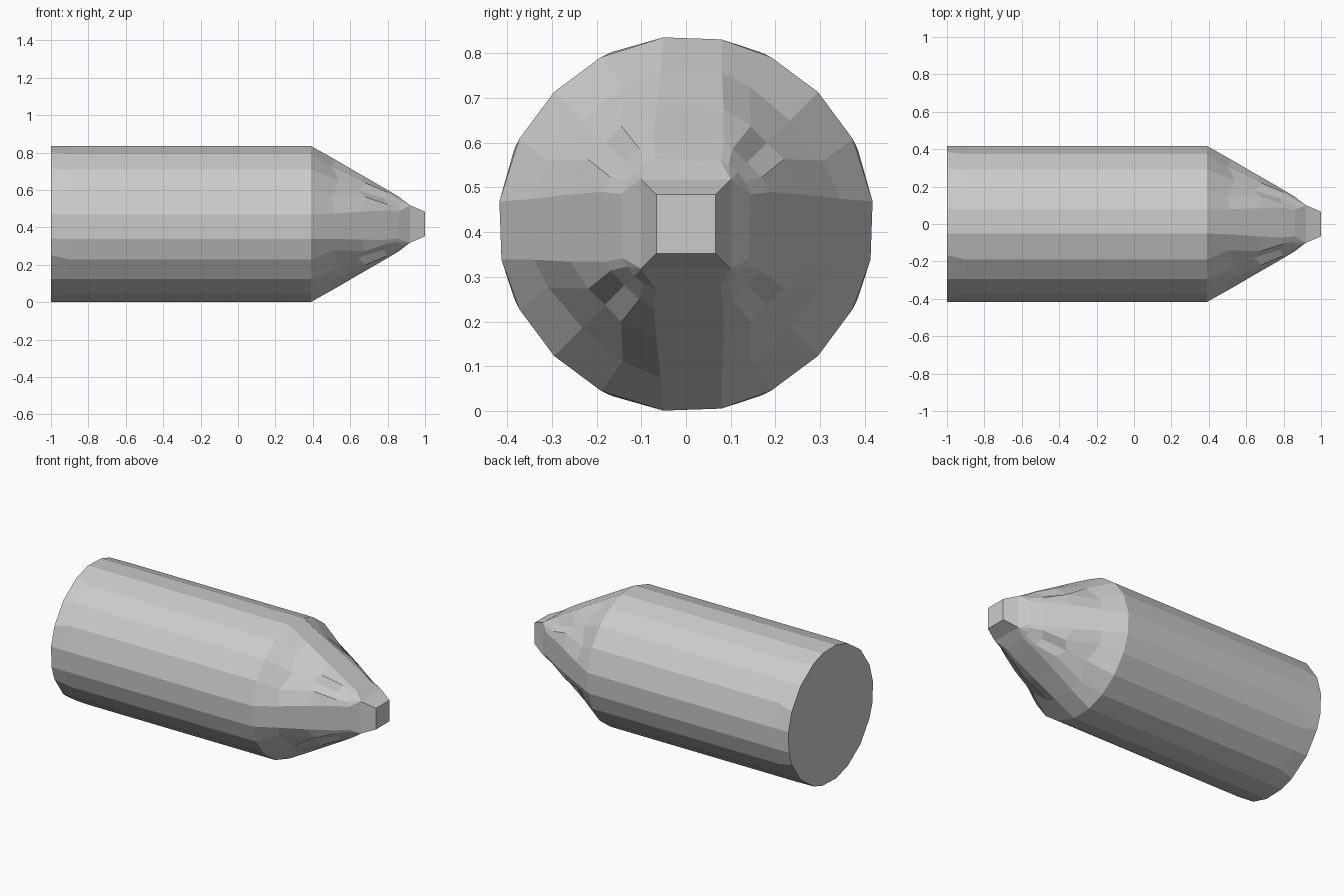
import bpy
import bmesh
from math import atan2, cos, hypot, pi, radians, sin

cube = bpy.data.objects.get("Cube")
if cube:
    bpy.data.objects.remove(cube)

CENTRE_Z = 0.418

# Sections along x: position, panel height, panel half width, diagonal radius,
# panel twist in degrees, chamfer pull, lengthwise offset of the diagonals
SECTIONS = [
    (-1.00, 0.415, 0.065, 0.417, 2, 0.20, 0),
    (-0.90, 0.415, 0.065, 0.417, 2, 0, 0),
    (0.39, 0.415, 0.065, 0.417, 2, 0, 0),
    (0.52, 0.342, 0.068, 0.328, 2, 0.2, -0.02),
    (0.66, 0.260, 0.075, 0.255, 2, -0.2, 0.02),
    (0.79, 0.185, 0.078, 0.195, 2, 0.2, 0.01),
    (0.86, 0.143, 0.072, 0.165, 2, 0, 0),
    (0.92, 0.100, 0.100, 0.1414, 0, 0, 0),
    (1.00, 0.066, 0.066, 0.0933, 0, 0, 0),
]


def ring_points(x, height, half, diagonal, twist, pull, offset):
    """Twenty points: four flat panels joined by three-point rounded corners."""
    corner = hypot(height, half)
    half_angle = atan2(half, height)
    mid = (corner + diagonal) / 2
    points = []
    for quarter in range(4):
        base = quarter * pi / 2
        lean = radians(twist) * (1 if quarter < 2 else -1)
        chamfer = (half_angle + pi / 4) / 2 - pull * (pi / 4 - half_angle) / 2
        for angle, radius, shift in (
            (lean - half_angle, corner, 0),
            (lean + half_angle, corner, 0),
            (chamfer, mid, offset),
            (pi / 4, diagonal, -offset),
            (pi / 2 - chamfer, mid, offset),
        ):
            a = base + angle
            points.append((x + shift, radius * sin(a), CENTRE_Z + radius * cos(a)))
    return points


# Faceted body with its pointed nose, lofted ring by ring
bm = bmesh.new()
rings = [[bm.verts.new(p) for p in ring_points(*s)] for s in SECTIONS]
for near, far in zip(rings, rings[1:]):
    for i in range(len(near)):
        j = (i + 1) % len(near)
        bm.faces.new((near[i], near[j], far[j], far[i]))
bm.faces.new(rings[0])
bm.faces.new(rings[-1])
bmesh.ops.remove_doubles(bm, verts=bm.verts, dist=0.001)
bmesh.ops.recalc_face_normals(bm, faces=bm.faces)
mesh = bpy.data.meshes.new("pointed_cylinder")
bm.to_mesh(mesh)
bm.free()

# Single plain grey
grey = bpy.data.materials.new("plain grey")
grey.use_nodes = True
colour = (0.6, 0.6, 0.6, 1)
grey.diffuse_color = colour
grey.node_tree.nodes["Principled BSDF"].inputs["Base Color"].default_value = colour
mesh.materials.append(grey)

body = bpy.data.objects.new("pointed_cylinder", mesh)
bpy.context.collection.objects.link(body)
